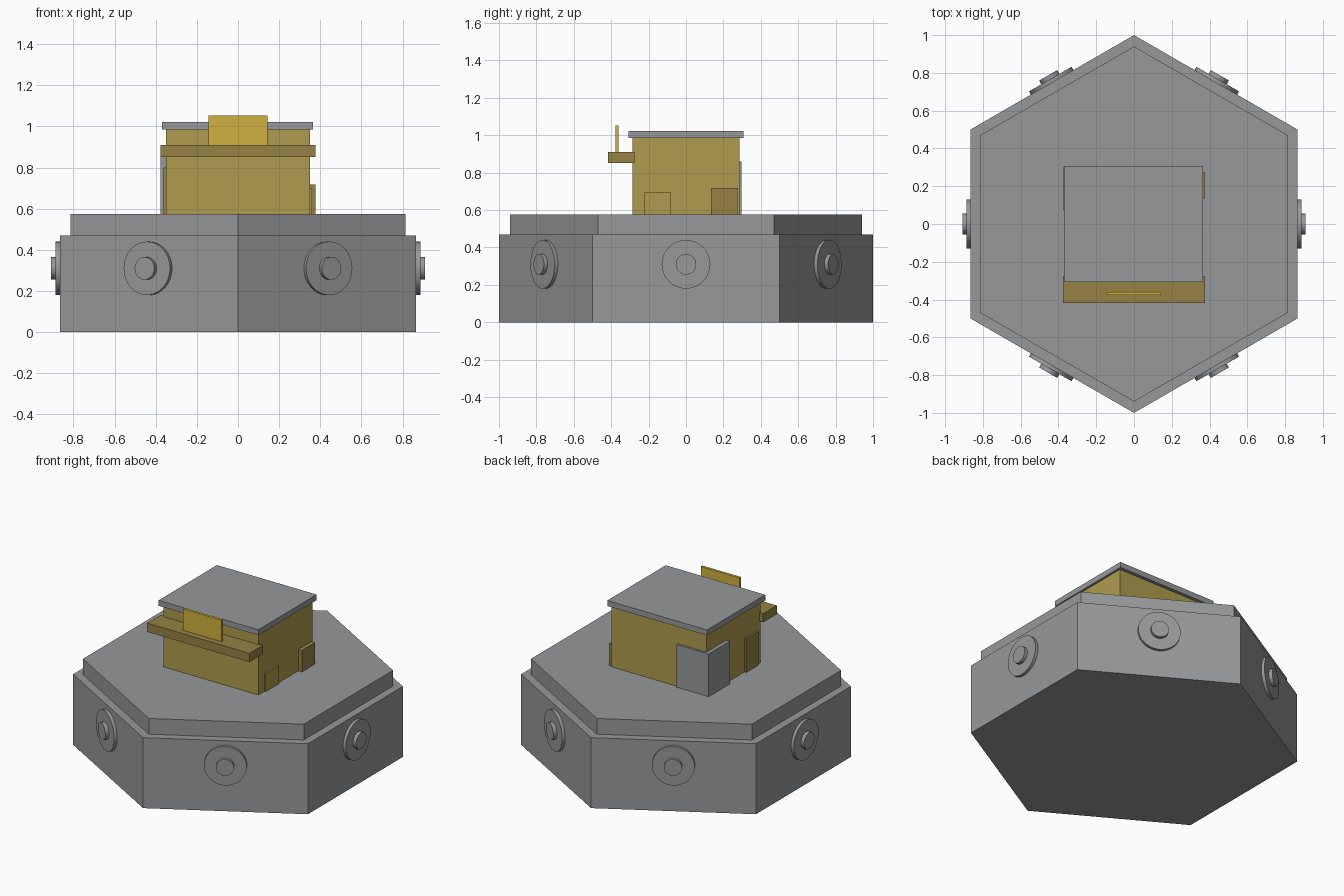
import bpy, bmesh
from math import pi, sin, cos, radians
from mathutils import Matrix, Vector

if "Cube" in bpy.data.objects:
    bpy.data.objects.remove(bpy.data.objects["Cube"], do_unlink=True)


def material(name, rgb):
    m = bpy.data.materials.new(name)
    m.use_nodes = True
    m.diffuse_color = (*rgb, 1)
    m.node_tree.nodes["Principled BSDF"].inputs["Base Color"].default_value = (*rgb, 1)
    return m


GREY = material("stone grey", (0.31, 0.315, 0.325))
WALL = material("wall ochre", (0.43, 0.33, 0.075))
TRIM = material("dark ochre", (0.30, 0.225, 0.06))
GOLD = material("sign gold", (0.64, 0.44, 0.05))


def finish(name, bm, mat):
    bmesh.ops.recalc_face_normals(bm, faces=bm.faces)
    me = bpy.data.meshes.new(name)
    bm.to_mesh(me)
    bm.free()
    me.materials.append(mat)
    ob = bpy.data.objects.new(name, me)
    bpy.context.collection.objects.link(ob)
    return ob


def box(name, x, y, z, mat):
    """Box from (low, high) ranges on each axis."""
    bm = bmesh.new()
    bmesh.ops.create_cube(bm, size=1)
    for v in bm.verts:
        v.co = Vector([(r[0] + r[1]) / 2 + c * (r[1] - r[0]) for r, c in zip((x, y, z), v.co)])
    return finish(name, bm, mat)


def prism(name, sides, radius, low, high, mat, matrix=None):
    """Upright prism with its first corner on +y, then transformed."""
    bm = bmesh.new()
    ring = [bm.verts.new((radius * sin(2 * pi * i / sides), radius * cos(2 * pi * i / sides), low))
            for i in range(sides)]
    base = bm.faces.new(ring)
    top = bmesh.ops.extrude_face_region(bm, geom=[base], use_keep_orig=True)["geom"]
    for v in top:
        if isinstance(v, bmesh.types.BMVert):
            v.co.z = high
    if matrix:
        bm.transform(matrix)
    return finish(name, bm, mat)


# Hexagonal platform in two steps
DECK = 0.575
prism("platform_base", 6, 1.0, 0, 0.47, GREY)
prism("platform_deck", 6, 0.94, 0.47, DECK, GREY)

# A round port with a hub on each side of the platform
apothem = cos(radians(30))
rounds = []
for i in range(6):
    place = (Matrix.Rotation(radians(60 * i), 4, "Z")
             @ Matrix.Translation((apothem, 0, 0.31)) @ Matrix.Rotation(pi / 2, 4, "Y"))
    rounds.append(prism(f"port_disc_{i + 1}", 32, 0.13, -0.01, 0.02, GREY, place))
    rounds.append(prism(f"port_hub_{i + 1}", 24, 0.055, 0, 0.043, GREY, place))

# House and roof
box("house_walls", (-0.35, 0.35), (-0.285, 0.285), (DECK, 0.985), WALL)
box("roof_slab", (-0.37, 0.365), (-0.307, 0.307), (0.985, 1.022), GREY)

# Front awning and sign board
box("front_awning", (-0.377, 0.377), (-0.418, -0.275), (0.852, 0.91), TRIM)
box("sign_board", (-0.143, 0.143), (-0.377, -0.36), (0.91, 1.053), GOLD)

# Panels and doors on the side walls
box("left_low_panel", (0.34, 0.36), (-0.222, -0.083), (DECK, 0.697), WALL)
box("left_cabinet", (0.34, 0.377), (0.135, 0.275), (DECK, 0.718), TRIM)
box("right_door", (-0.363, -0.34), (-0.245, -0.115), (DECK, 0.80), TRIM)

# Grey block wrapping the rear right corner
box("corner_block", (-0.376, -0.14), (0.075, 0.298), (DECK, 0.86), GREY)

# Smooth the round parts, keeping rims sharp
bpy.ops.object.select_all(action="DESELECT")
for ob in rounds:
    ob.select_set(True)
bpy.context.view_layer.objects.active = rounds[0]
bpy.ops.object.shade_smooth_by_angle(angle=radians(30))
